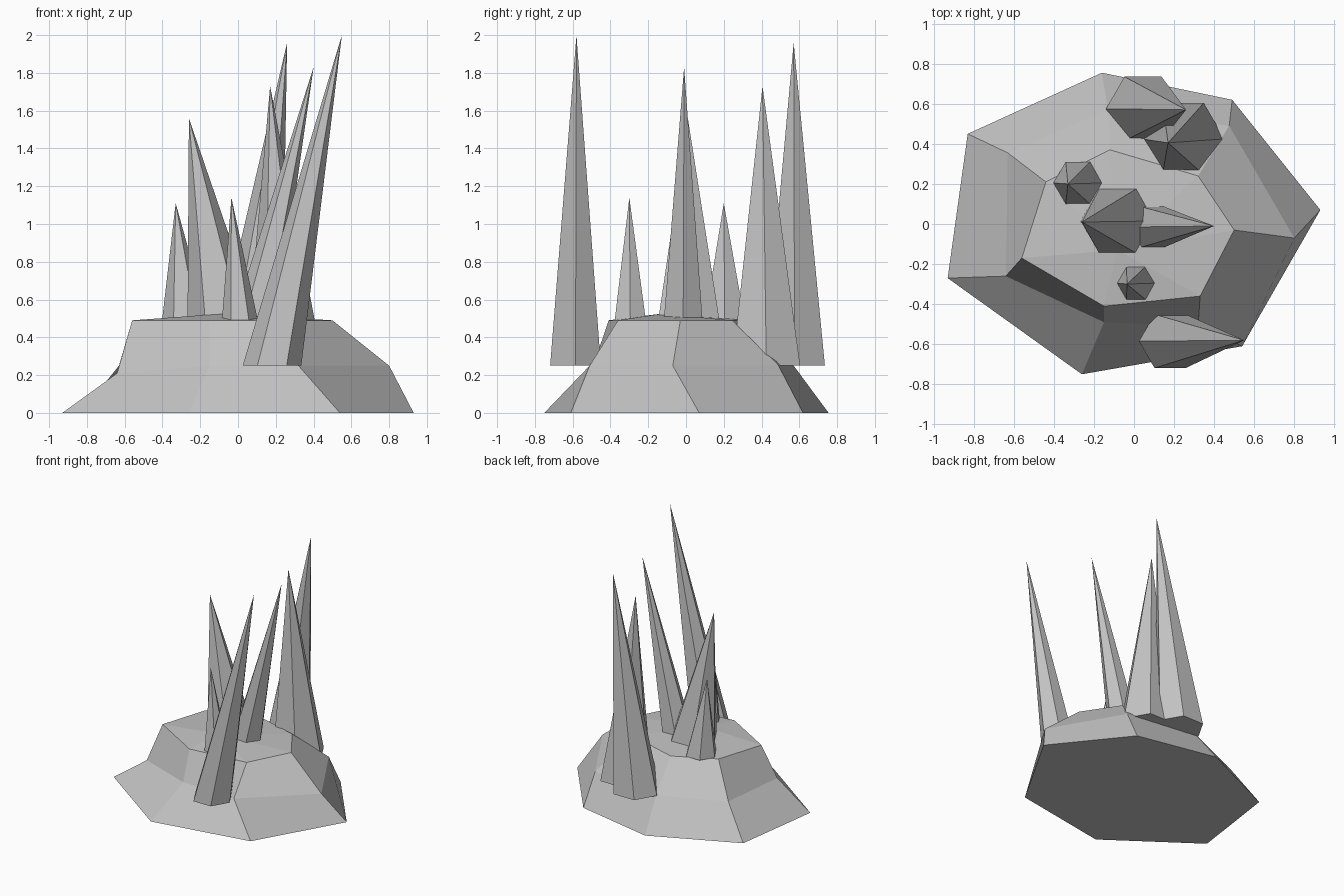
import bpy, bmesh, math

cube = bpy.data.objects.get("Cube")
if cube:
    bpy.data.objects.remove(cube, do_unlink=True)

# One flat stone grey for everything
stone = bpy.data.materials.new("stone_grey")
stone.use_nodes = True
grey = (0.55, 0.55, 0.55, 1)
stone.diffuse_color = grey
stone.node_tree.nodes["Principled BSDF"].inputs["Base Color"].default_value = grey


def finish(name, bm):
    """Turn a bmesh into a flat shaded stone object."""
    bmesh.ops.recalc_face_normals(bm, faces=bm.faces)
    mesh = bpy.data.meshes.new(name)
    bm.to_mesh(mesh)
    bm.free()
    mesh.materials.append(stone)
    obj = bpy.data.objects.new(name, mesh)
    bpy.context.collection.objects.link(obj)


def add_loop(bm, points):
    return [bm.verts.new(p) for p in points]


def bridge(bm, low, high):
    """Join two loops of equal length with quads."""
    n = len(low)
    for i in range(n):
        j = (i + 1) % n
        bm.faces.new((low[i], low[j], high[j], high[i]))


def fan(bm, loop, tip):
    """Close a loop with triangles meeting at a point."""
    peak = bm.verts.new(tip)
    for i, v in enumerate(loop):
        bm.faces.new((v, loop[(i + 1) % len(loop)], peak))


# Rock: three uneven seven-sided rings with a slightly raised top
foot = [(-.93, -.27, 0), (-.26, -.75, 0), (.54, -.61, 0), (.93, .07, 0),
        (.49, .62, 0), (-.16, .755, 0), (-.83, .45, 0)]
waist = [(-.64, -.26, .21), (-.15, -.49, .25), (.32, -.51, .25), (.80, -.07, .25),
         (.475, .49, .25), (-.13, .57, .25), (-.63, .355, .25)]
rim = [(-.56, -.17, .49), (-.15, -.41, .49), (.33, -.36, .49), (.50, -.03, .49),
       (.32, .24, .49), (-.12, .37, .49), (-.44, .21, .49)]

bm = bmesh.new()
rings = [add_loop(bm, ring) for ring in (foot, waist, rim)]
bm.faces.new(rings[0][::-1])
bridge(bm, rings[0], rings[1])
bridge(bm, rings[1], rings[2])
fan(bm, rings[2], (-.08, -.13, .525))
finish("rock_base", bm)


# Spikes: leaning six-sided cones with level bases
def spike(name, centre, radius, tip):
    bm = bmesh.new()
    x, y, z = centre
    corners = [math.radians(60 * k) for k in range(6)]
    loop = add_loop(bm, [(x + radius * math.cos(a), y + radius * math.sin(a), z)
                         for a in corners])
    bm.faces.new(loop[::-1])
    fan(bm, loop, tip)
    finish(name, bm)


spike("front_spike", (.18, -.585, .25), .155, (.55, -.58, 2))
spike("back_spike", (.045, .575, .25), .185, (.26, .57, 1.96))
spike("back_left_spike", (.245, .425, .25), .207, (.17, .405, 1.73))
spike("centre_spike", (-.08, .015, .49), .187, (-.26, .01, 1.56))
spike("leaning_spike", (.09, -.015, .49), .118, (.40, -.01, 1.83))
spike("small_back_spike", (-.28, .205, .49), .122, (-.33, .20, 1.11))
spike("small_front_spike", (.01, -.295, .49), .095, (-.035, -.30, 1.14))
